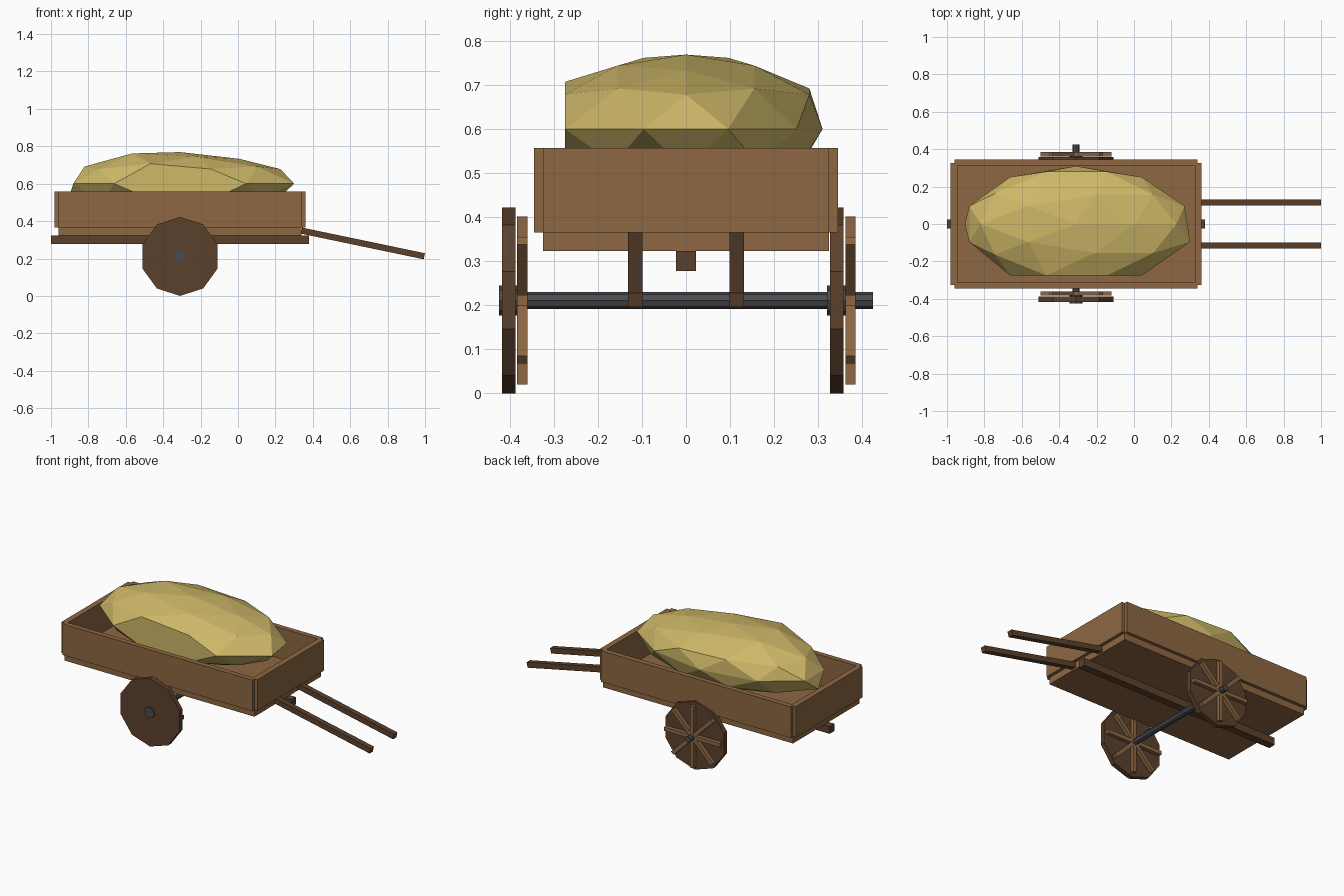
import bpy, math
from mathutils import Vector

if "Cube" in bpy.data.objects:
    bpy.data.objects.remove(bpy.data.objects["Cube"])


def material(name, rgb):
    m = bpy.data.materials.new(name)
    m.diffuse_color = (*rgb, 1)
    m.use_nodes = True
    m.node_tree.nodes["Principled BSDF"].inputs["Base Color"].default_value = m.diffuse_color
    return m


WOOD = material("light_wood", (0.27, 0.135, 0.055))
DARK = material("dark_wood", (0.105, 0.053, 0.025))
IRON = material("iron", (0.07, 0.07, 0.08))
HAY = material("hay", (0.62, 0.48, 0.14))


def finish(name, mat):
    ob = bpy.context.object
    ob.name = name
    ob.data.materials.append(mat)
    return ob


def box(name, x, y, z, mat):
    """Box from (min, max) ranges on each axis."""
    bpy.ops.mesh.primitive_cube_add(size=1, location=[(a + b) / 2 for a, b in (x, y, z)])
    ob = finish(name, mat)
    ob.scale = [b - a for a, b in (x, y, z)]
    return ob


def rod(name, sides, radius, y0, y1, mat):
    """Prism along y on the axle line, with a vertex at the top."""
    bpy.ops.mesh.primitive_cylinder_add(vertices=sides, radius=radius, depth=y1 - y0,
                                        location=(AX, (y0 + y1) / 2, AZ),
                                        rotation=(math.pi / 2, 0, 0))
    return finish(name, mat)


AX, AZ = -0.31, 0.211

# cart bed
box("floor", (-0.96, 0.34), (-0.325, 0.325), (0.323, 0.367), WOOD)
for side, s in (("front", -1), ("back", 1)):
    ys = sorted((s * 0.313, s * 0.345))
    box(side + "_wall", (-0.96, 0.34), ys, (0.365, 0.557), WOOD)
box("left_wall", (-0.98, -0.945), (-0.325, 0.325), (0.365, 0.557), WOOD)
box("right_wall", (0.325, 0.36), (-0.325, 0.325), (0.365, 0.557), WOOD)
box("centre_beam", (-1.0, 0.38), (-0.023, 0.023), (0.278, 0.323), DARK)

# sloping pull shafts
start, end = Vector((0.34, 0, 0.349)), Vector((0.996, 0, 0.212))
d = end - start
for side, s in (("front", -1), ("back", 1)):
    bpy.ops.mesh.primitive_cube_add(size=1, location=(start + end) / 2 + Vector((0, s * 0.115, 0)),
                                    rotation=(0, math.atan2(-d.z, d.x), 0))
    finish(side + "_shaft", DARK).scale = (d.length, 0.033, 0.033)

# axle and wheels; both wheels carry their spokes on the back side
rod("axle", 8, 0.019, -0.424, 0.424, IRON)
for side, y in (("front", -0.4025), ("back", 0.342)):
    rod(side + "_wheel", 10, 0.211, y - 0.015, y + 0.015, DARK)
    rod(side + "_hub", 8, 0.034, y - 0.022, y + 0.022, IRON)
    for i in range(4):
        bpy.ops.mesh.primitive_cube_add(size=1, location=(AX, y + 0.031, AZ),
                                        rotation=(0, i * math.pi / 4, 0))
        finish(f"{side}_spoke_{i + 1}", WOOD).scale = (0.382, 0.023, 0.024)

# hay heap: faceted ball, stretched and nudged
bpy.ops.mesh.primitive_ico_sphere_add(subdivisions=2, radius=1, location=(0, 0, 0))
hay = finish("hay_heap", HAY)
for v in hay.data.vertices:
    n = v.co.copy()
    p = Vector((AX + 0.6 * n.x, 0.31 * n.y, 0.6 + 0.175 * n.z))
    if n.z > 0.7:
        p.z -= 0.03 * n.x + 0.006 * (n.z > 0.95)
    if n.x < -0.85 and -0.5 < n.z < -0.4:
        p.x = -0.905
    if n.x > 0.93 and abs(n.z) < 0.1:
        p.x = 0.30 if n.y < 0 else 0.27
    if n.y < -0.78:
        p.y = -0.275
        p.z += 0.015 * (n.z > 0.5)
    elif n.y > 0.78 and n.z > 0.4:
        p.y = 0.28
    v.co = p
